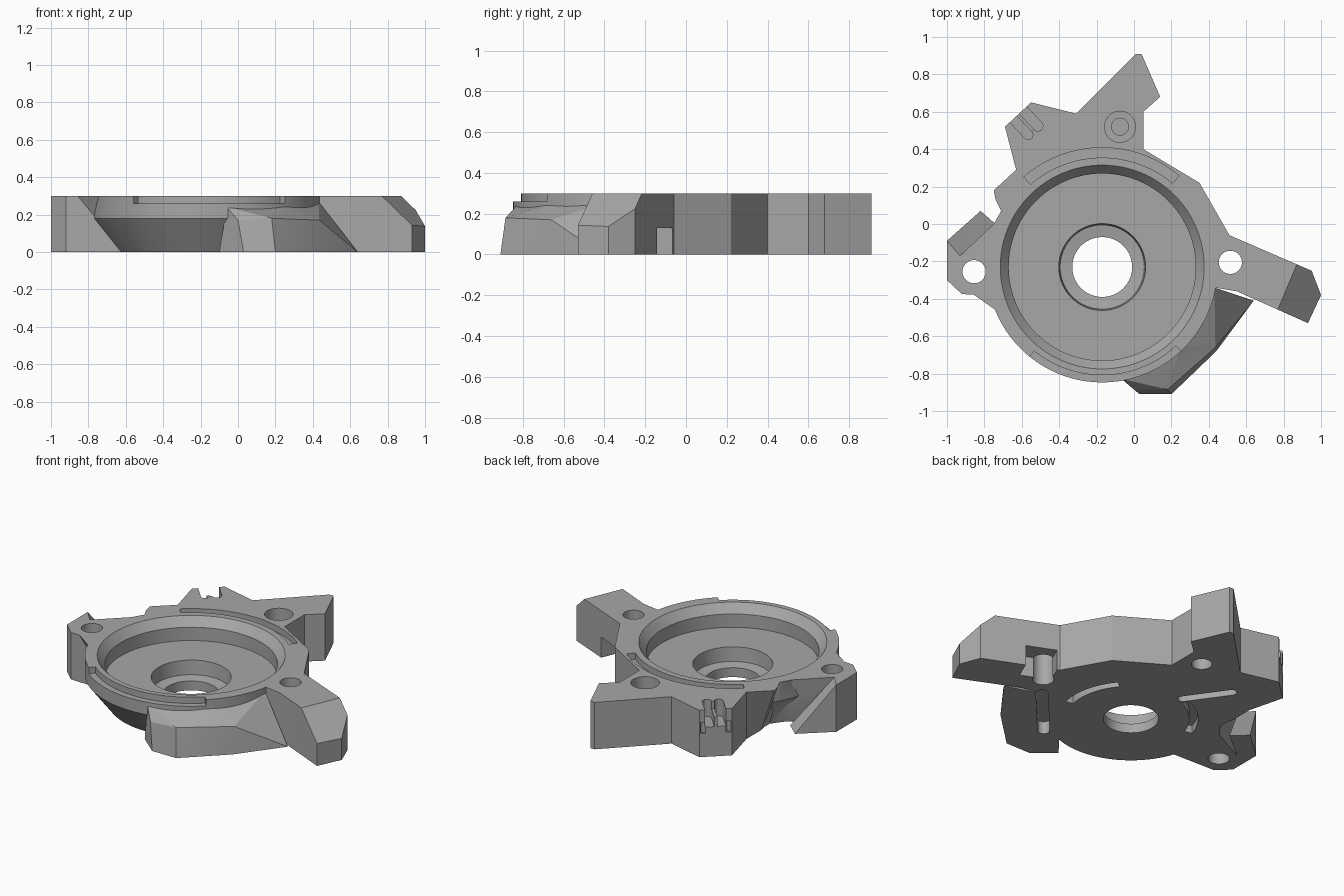
import bpy, bmesh, math
from mathutils import Vector

if "Cube" in bpy.data.objects:
    bpy.data.objects.remove(bpy.data.objects["Cube"], do_unlink=True)

CX, CY, TOP = -0.17, -0.23, 0.30

grey = bpy.data.materials.new("machined_grey")
grey.use_nodes = True
grey.diffuse_color = (0.39, 0.39, 0.39, 1)
grey.node_tree.nodes["Principled BSDF"].inputs["Base Color"].default_value = grey.diffuse_color


def finish(bm, name):
    bmesh.ops.recalc_face_normals(bm, faces=bm.faces[:])
    mesh = bpy.data.meshes.new(name)
    bm.to_mesh(mesh)
    bm.free()
    mesh.materials.append(grey)
    ob = bpy.data.objects.new(name, mesh)
    bpy.context.collection.objects.link(ob)
    return ob


def loft(name, low, high, z0, z1):
    """Closed solid between two outlines with equal point counts."""
    bm = bmesh.new()
    a = [bm.verts.new((x, y, z0)) for x, y in low]
    b = [bm.verts.new((x, y, z1)) for x, y in high]
    bm.faces.new(a[::-1])
    bm.faces.new(b)
    for i in range(len(a)):
        j = (i + 1) % len(a)
        bm.faces.new((a[i], a[j], b[j], b[i]))
    return finish(bm, name)


def hull(name, points):
    bm = bmesh.new()
    for p in points:
        bm.verts.new(p)
    bmesh.ops.convex_hull(bm, input=bm.verts[:])
    loose = [v for v in bm.verts if not v.link_faces]
    bmesh.ops.delete(bm, geom=loose, context='VERTS')
    bmesh.ops.dissolve_limit(bm, angle_limit=0.01, verts=bm.verts[:], edges=bm.edges[:])
    return finish(bm, name)


def turned(name, profile, x=CX, y=CY, n=96):
    """Solid of revolution from (radius, z) pairs, bottom to top."""
    bm = bmesh.new()
    rings = []
    for r, z in profile:
        rings.append([bm.verts.new((x + r * math.cos(t), y + r * math.sin(t), z))
                      for t in (math.tau * i / n for i in range(n))])
    bm.faces.new(rings[0][::-1])
    bm.faces.new(rings[-1])
    for a, b in zip(rings, rings[1:]):
        for i in range(n):
            j = (i + 1) % n
            bm.faces.new((a[i], a[j], b[j], b[i]))
    return finish(bm, name)


def arc_slot(name, r0, r1, a0, a1, z0, z1, n=32):
    """Curved bar around the bore."""
    angles = [math.radians(a0 + (a1 - a0) * i / n) for i in range(n + 1)]
    pts = [(CX + r1 * math.cos(t), CY + r1 * math.sin(t)) for t in angles]
    pts += [(CX + r0 * math.cos(t), CY + r0 * math.sin(t)) for t in reversed(angles)]
    return loft(name, pts, pts, z0, z1)


def bar(name, p, q, width, z0, z1):
    """Straight bar with rounded ends from p to q."""
    p, q = Vector(p), Vector(q)
    base = math.atan2((q - p).y, (q - p).x)
    pts = []
    for c, start in ((q, -90), (p, 90)):
        for i in range(9):
            t = base + math.radians(start + 22.5 * i)
            pts.append((c.x + width / 2 * math.cos(t), c.y + width / 2 * math.sin(t)))
    return loft(name, pts, pts, z0, z1)


def combine(target, tool, op):
    mod = target.modifiers.new(op, 'BOOLEAN')
    mod.operation, mod.solver, mod.object = op, 'EXACT', tool
    bpy.context.view_layer.objects.active = target
    bpy.ops.object.modifier_apply(modifier=mod.name)
    bpy.data.objects.remove(tool, do_unlink=True)


# Main plate outline: arm, pointed lug, toothed lug, ear
outline = [(.51, -.06), (.95, -.25), (1, -.38), (.93, -.53), (.55, -.36), (.43, -.34),
           (.3, -.4), (-.62, -.385), (-.92, -.375), (-1, -.3), (-1, -.09), (-.93, -.17),
           (-.75, 0), (-.71, .07), (-.74, .13), (-.75, .18), (-.63, .29), (-.69, .52),
           (-.55, .65), (-.31, .59), (.01, .91), (.04, .91), (.14, .68), (.05, .6),
           (.05, .4), (.35, .22)]
undercut = {(-.75, 0): (-.68, -.04), (-.71, .07): (-.62, .04),
            (-.74, .13): (-.62, .1), (-.75, .18): (-.63, .14)}
outline.reverse()
body = loft("housing_body", [undercut.get(p, p) for p in outline], outline, 0, TOP)

# Round housing with its tapered underside
combine(body, turned("round_housing", [(.48, 0), (.617, .18), (.617, TOP)]), 'UNION')

# Sloped shoulder at the front, below the arm
combine(body, hull("front_shoulder", [
    (.64, -.41, 0), (.45, -.61, 0), (.44, -.68, 0), (.2, -.91, 0), (.03, -.91, 0),
    (-.1, -.8, 0), (.3, -.3, 0), (-.06, -.83, .24), (0, -.885, .17), (.18, -.885, .18),
    (.435, -.66, .17), (.43, -.34, .27), (.25, -.66, .25), (.2, -.4, .25)]), 'UNION')

# Ear ramp and ear web
combine(body, hull("ear_ramp", [
    (-1, -.09, TOP), (-.93, -.17, TOP), (-.82, .07, 0), (-.73, -.01, 0),
    (-1, -.09, 0), (-.93, -.17, 0), (-.96, -.2, 0), (-.96, -.2, TOP)]), 'UNION')
combine(body, hull("ear_web", [
    (-.86, -.375, TOP), (-.74, -.46, TOP), (-.6, -.36, TOP),
    (-.62, -.39, .02), (-.8, -.3, TOP), (-.6, -.3, .02)]), 'UNION')

# Pocket, counterbore and centre hole
combine(body, turned("pocket_cut", [(.5, .16), (.5, .245), (.545, TOP), (.545, .4)]), 'DIFFERENCE')
combine(body, turned("bore_cut", [(.16, -.1), (.16, .06), (.225, .07), (.235, .2)]), 'DIFFERENCE')

# Bolt holes in ear and arm
for x, y in ((-.855, -.255), (.515, -.205)):
    combine(body, turned("bolt_hole", [(.062, -.1), (.062, .4)], x, y, 40), 'DIFFERENCE')

# Blind bored seat in the pointed lug, top and bottom
combine(body, turned("lug_seat", [(.045, .16), (.045, .2), (.083, .201), (.083, .4)], -.075, .52, 40), 'DIFFERENCE')
combine(body, turned("lug_under_seat", [(.06, -.1), (.06, .08)], -.075, .52, 40), 'DIFFERENCE')

# Rim grooves: closed at the back, open ledge at the front
combine(body, arc_slot("back_groove", .585, .638, 50, 131, .26, .4), 'DIFFERENCE')
combine(body, arc_slot("front_ledge", .578, .7, 231, 313, .26, .4), 'DIFFERENCE')

# Grooves in the underside
combine(body, arc_slot("under_arc_left", .38, .43, -12, 40, -.1, .05), 'DIFFERENCE')
combine(body, arc_slot("under_arc_right", .34, .39, 108, 165, -.1, .05), 'DIFFERENCE')
combine(body, bar("under_radial", (-.25, .14), (-.42, .38), .06, -.1, .06), 'DIFFERENCE')
combine(body, bar("under_shoulder", (.42, -.33), (.13, -.66), .07, -.1, .08), 'DIFFERENCE')

# Toothed lug: open slot with a rib, and notches in the edge
out = Vector((-.68, .73))
side = Vector((.73, .68))
base = Vector((-.54, .5))
for offset, length, width in ((-.035, .3, .05), (.035, .3, .055)):
    start = base + side * offset
    combine(body, bar("tooth_slot", start, start + out * length, width, .19, .4), 'DIFFERENCE')
mouth = base + out * .06
combine(body, bar("slot_mouth", mouth, mouth + out * .3, .12, .25, .4), 'DIFFERENCE')
edge = Vector((-.62, .585))
for i in (-1.5, 1.5):
    start = edge + side * .05 * i
    combine(body, bar("edge_notch", start, start + out * .2, .03, .15, .22), 'DIFFERENCE')

# Arm: sloped tip and notch below its back edge
along, across = Vector((.92, -.39)), Vector((.39, .92))
tip = []
for s, z in ((.87, .315), (.99, .26), (1.09, .12), (1.3, .12), (1.3, .5), (.87, .5)):
    for w in (-.6, .6):
        p = along * s + across * w
        tip.append((p.x, p.y, z))
combine(body, hull("arm_tip_cut", tip), 'DIFFERENCE')
notch = []
for s in (.51, .70):
    for w in (.02, .4):
        p = along * s + across * w
        notch += [(p.x, p.y, -.1), (p.x, p.y, .13)]
combine(body, hull("arm_notch", notch), 'DIFFERENCE')

bpy.ops.object.select_all(action='DESELECT')
body.select_set(True)
bpy.context.view_layer.objects.active = body
bpy.ops.object.shade_smooth_by_angle(angle=math.radians(25))
